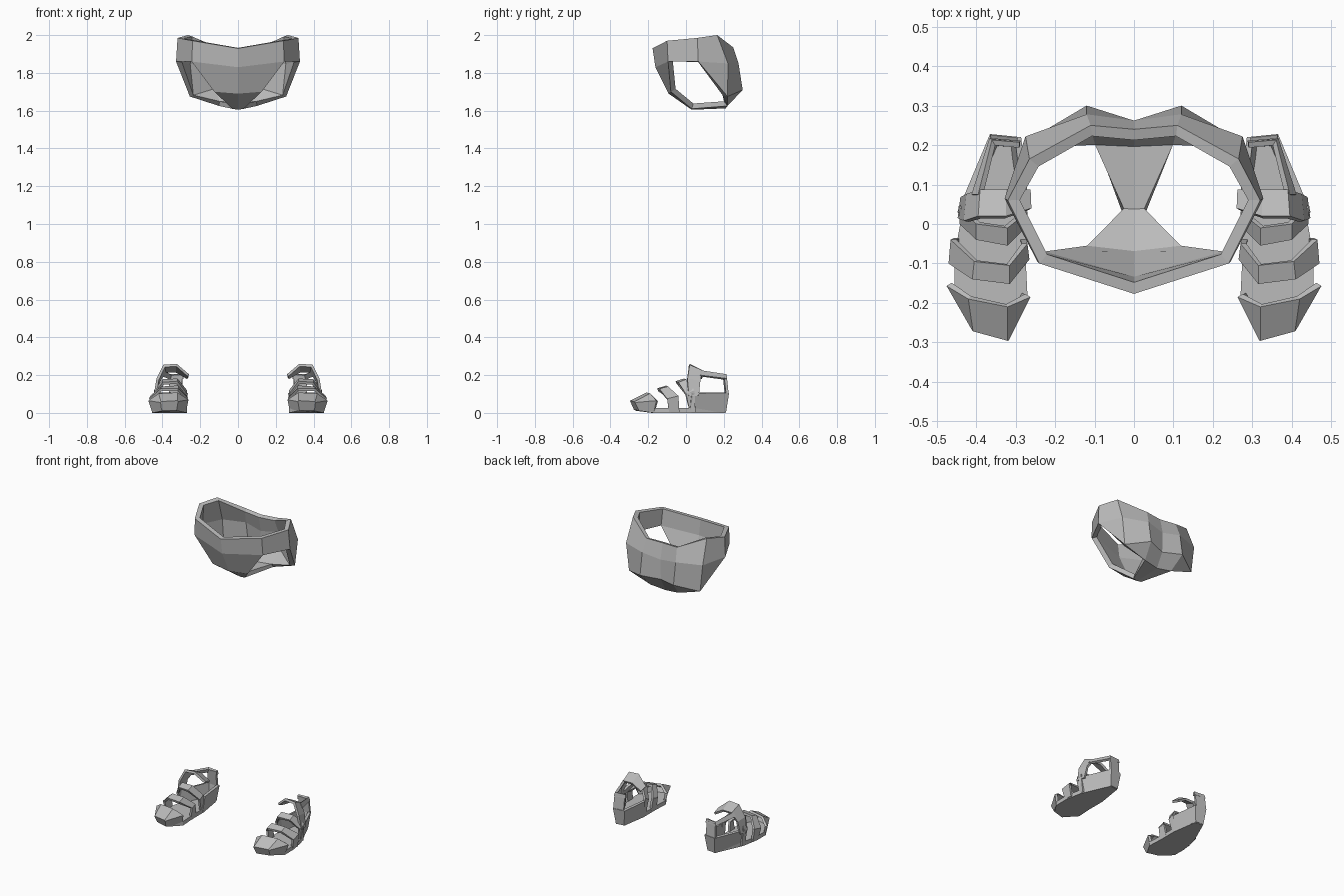
import bpy, bmesh
from mathutils import Vector

grey = bpy.data.materials.new("plain grey")
grey.diffuse_color = (0.5, 0.5, 0.5, 1)


def make(name, verts, faces, center, thick=0.0):
    """Half model -> mirrored across x, optional shell thickness going inward."""
    bm = bmesh.new()
    vs = [bm.verts.new(v) for v in verts]
    for f in faces:
        bm.faces.new([vs[i] for i in f])
    bmesh.ops.recalc_face_normals(bm, faces=bm.faces)
    c = Vector(center)
    side = sum(f.normal.dot(f.calc_center_median() - c) * f.calc_area() for f in bm.faces)
    if side < 0:
        bmesh.ops.reverse_faces(bm, faces=bm.faces)
    me = bpy.data.meshes.new(name)
    bm.to_mesh(me)
    bm.free()
    me.materials.append(grey)
    ob = bpy.data.objects.new(name, me)
    bpy.context.collection.objects.link(ob)
    mir = ob.modifiers.new("mirror", 'MIRROR')
    mir.use_clip = True
    if thick:
        sol = ob.modifiers.new("shell", 'SOLIDIFY')
        sol.thickness = thick
        sol.offset = -1
        sol.use_even_offset = True
    return ob


def strip(name, a, b, thick=0.014, cap=False):
    """Band between two edge paths of equal length."""
    n = len(a)
    faces = [(i, i + 1, n + i + 1, n + i) for i in range(n - 1)]
    if cap:
        faces.append(tuple(range(n, 2 * n)))
    my = sum(p[1] for p in a + b) / (2 * n)
    return make(name, a + b, faces, (0.36, my, 0.04), thick)


# Briefs: waist rim, middle row, lower row, then the crotch
rim = [(0, .24, 1.93), (.11, .25, 1.935), (.265, .165, 2.0),
       (.32, .06, 1.985), (.24, -.10, 1.97), (0, -.177, 1.93)]
mid = [(0, .262, 1.83), (.12, .278, 1.85), (.275, .222, 1.85),
       (.328, .065, 1.86), (.245, -.095, 1.86), (0, -.162, 1.83)]
low = [(0, .258, 1.70), (.12, .30, 1.71), (.255, .22, 1.675),
       (.125, -.08, 1.70), (0, -.092, 1.69)]
crotch = [(0, .21, 1.612), (.10, .22, 1.625), (.03, .03, 1.61), (0, .03, 1.605)]
faces = [(i, i + 1, i + 7, i + 6) for i in range(5)]
faces += [(6, 7, 13, 12), (7, 8, 14, 13), (8, 9, 14), (10, 11, 16, 15),
          (12, 13, 18, 17), (13, 14, 18), (17, 18, 19, 20), (20, 19, 15, 16)]
make("briefs", rim + mid + low + crotch, faces, (0, .06, 1.82), 0.028)

# Sandal sole
outline = [(.40, -.25), (.325, -.27), (.27, -.18), (.275, -.08), (.275, .04),
           (.30, .20), (.355, .21), (.435, .03), (.455, -.08), (.455, -.17)]
n = len(outline)
make("sandal_sole",
     [(x, y, 0.012 if y < -.2 else 0) for x, y in outline] + [(x, y, .026) for x, y in outline],
     [tuple(range(n)), tuple(range(n, 2 * n))] +
     [(i, (i + 1) % n, n + (i + 1) % n, n + i) for i in range(n)], (.36, -.03, .012))

# Toe cap
strip("toe_cap",
      [(.455, -.17, .005), (.475, -.157, .065), (.42, -.19, .103),
       (.32, -.21, .108), (.262, -.185, .07), (.275, -.18, .005)],
      [(.405, -.25, .015), (.41, -.27, .055), (.408, -.272, .06),
       (.32, -.296, .065), (.317, -.295, .06), (.325, -.275, .015)], cap=True)

# Middle foot strap
strip("foot_strap",
      [(.455, -.09, .005), (.47, -.10, .075), (.41, -.14, .128),
       (.315, -.152, .13), (.265, -.09, .08), (.275, -.09, .005)],
      [(.455, -.035, .005), (.465, -.04, .09), (.405, -.095, .14),
       (.315, -.105, .145), (.27, -.05, .09), (.275, -.035, .005)])

# Instep strap
strip("instep_strap",
      [(.435, .02, .005), (.442, 0, .10), (.40, -.04, .162),
       (.32, -.055, .168), (.27, -.005, .10), (.277, .02, .005)],
      [(.435, .05, .005), (.445, .045, .12), (.40, 0, .178),
       (.32, -.01, .182), (.27, .03, .12), (.277, .05, .005)])

# Heel cup
strip("heel_cup",
      [(.435, .02, .003), (.355, .212, .003), (.30, .208, .003), (.275, .03, .003)],
      [(.448, .03, .105), (.365, .228, .105), (.286, .22, .105), (.265, .04, .105)], 0.016)

# Ankle hook: rises on the outer side and curls inward to a free end
strip("ankle_hook",
      [(.447, .015, .09), (.432, .008, .18), (.395, .02, .255),
       (.325, .02, .26), (.26, .04, .205)],
      [(.44, .068, .09), (.425, .076, .17), (.39, .088, .225),
       (.325, .088, .226), (.262, .088, .19)])

# Ankle side bar and rear post
strip("ankle_bar",
      [(.395, .075, .226), (.36, .213, .205), (.29, .207, .205)],
      [(.412, .075, .20), (.366, .218, .182), (.288, .211, .182)])
strip("rear_post",
      [(.365, .226, .10), (.296, .219, .10)],
      [(.362, .216, .195), (.294, .209, .195)])
